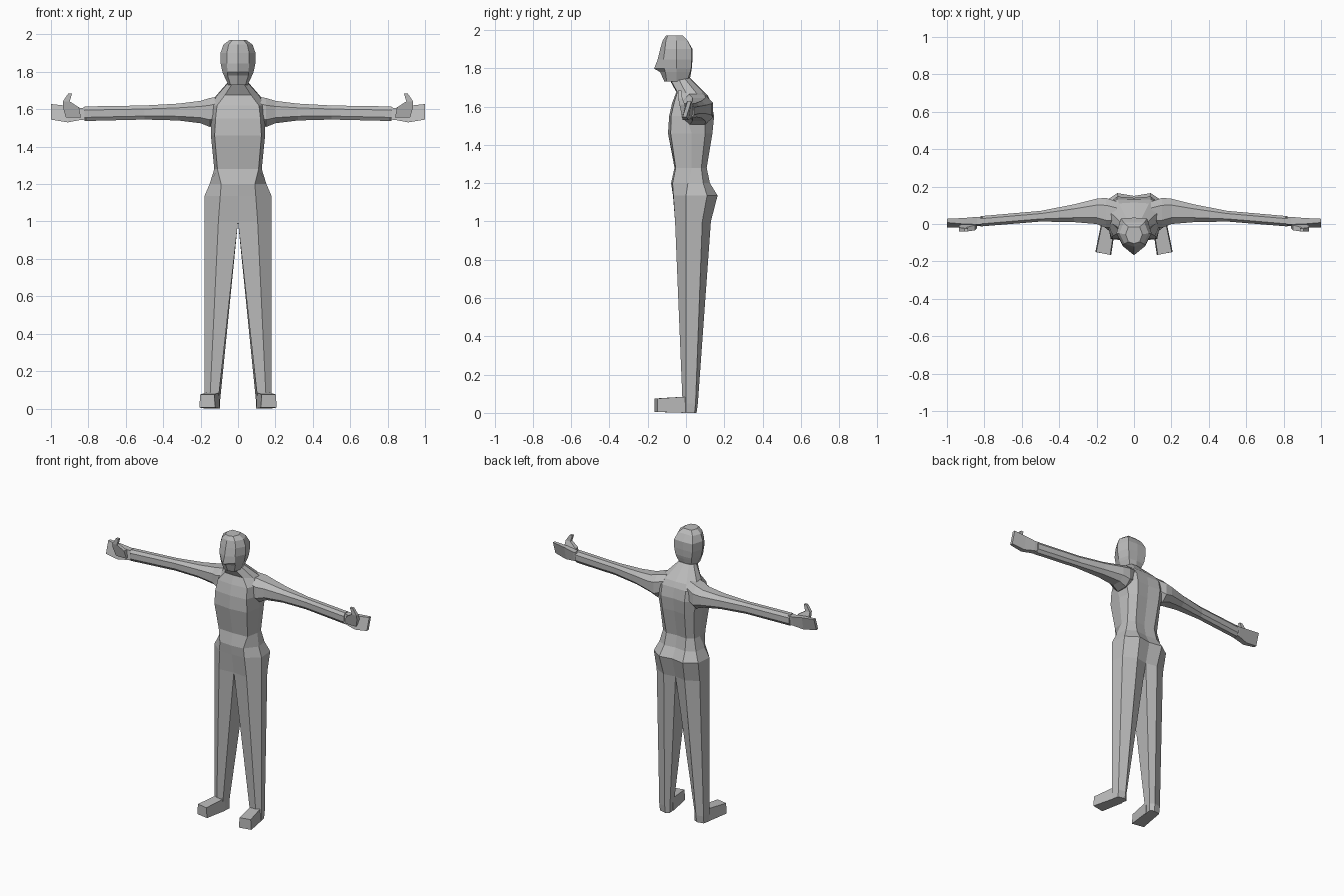
import bpy, bmesh

if "Cube" in bpy.data.objects:
    bpy.data.objects.remove(bpy.data.objects["Cube"])

grey = bpy.data.materials.new("plain grey")
grey.diffuse_color = (0.5, 0.5, 0.5, 1)
grey.use_nodes = True
grey.node_tree.nodes["Principled BSDF"].inputs["Base Color"].default_value = grey.diffuse_color


def build(name, parts):
    """Loft lists of rings on the +x side, mirror them to -x, weld.
    Each part: (rings, closed, cap_first, cap_last)."""
    bm = bmesh.new()
    for side in (1, -1):
        for rings, closed, cap0, cap1 in parts:
            rows = [[bm.verts.new((side * x, y, z)) for x, y, z in r] for r in rings]
            n = len(rows[0])
            for a, b in zip(rows, rows[1:]):
                for i in range(n if closed else n - 1):
                    j = (i + 1) % n
                    bm.faces.new((a[i], a[j], b[j], b[i]))
            if cap0:
                bm.faces.new(rows[0])
            if cap1:
                bm.faces.new(rows[-1])
    bmesh.ops.remove_doubles(bm, verts=bm.verts, dist=0.0005)
    bmesh.ops.recalc_face_normals(bm, faces=bm.faces)
    me = bpy.data.meshes.new(name)
    bm.to_mesh(me)
    bm.free()
    me.materials.append(grey)
    ob = bpy.data.objects.new(name, me)
    bpy.context.collection.objects.link(ob)
    return ob


def level(z, pts, tilt=0.0):
    """Horizontal ring; tilt raises it towards the back."""
    return [(x, y, z + tilt * y) for x, y in pts]


def arm_ring(x, y0, y1, z0, z1):
    """Eight-sided ring across the arm."""
    m, h = (y1 - y0) * 0.25, (z1 - z0) * 0.25
    yz = [(y0 + m, z1), (y0, z1 - h), (y0, z0 + h), (y0 + m, z0),
          (y1 - m, z0), (y1, z0 + h), (y1, z1 - h), (y1 - m, z1)]
    return [(x, y, z) for y, z in yz]


# torso half outline, front centre round to back centre, neck to crotch
crotch = level(1.0, [(0, -.045), (.105, -.057), (.18, 0), (.165, .085), (.08, .13), (0, .115)])
torso = [
    level(1.745, [(0, -.08), (.035, -.075), (.055, -.035), (.055, -.005), (.035, .018), (0, .022)], .2),
    level(1.67, [(0, -.05), (.07, -.045), (.115, 0), (.125, .06), (.08, .11), (0, .115)], -.12),
    level(1.62, [(0, -.072), (.112, -.062), (.14, 0), (.15, .10), (.09, .132), (0, .13)]),
    level(1.55, [(0, -.088), (.12, -.078), (.145, 0), (.15, .10), (.09, .147), (0, .14)]),
    level(1.46, [(0, -.094), (.125, -.08), (.145, .03), (.13, .10), (.085, .138), (0, .13)]),
    level(1.28, [(0, -.06), (.11, -.054), (.127, .03), (.12, .08), (.075, .108), (0, .10)]),
    level(1.2, [(0, -.078), (.09, -.07), (.152, .01), (.14, .09), (.08, .125), (0, .115)]),
    level(1.135, [(0, -.068), (.095, -.066), (.18, 0), (.17, .11), (.09, .165), (0, .15)]),
    crotch,
]
# legs continue from the crotch ring down to the ankles
leg = [
    crotch,
    level(.05, [(.105, -.018), (.15, -.018), (.18, 0), (.17, .05), (.12, .062), (.095, .04)]),
    level(.0, [(.105, -.018), (.15, -.018), (.178, 0), (.168, .045), (.12, .055), (.095, .04)]),
]
build("body_and_legs", [(torso, False, True, False), (leg, True, False, True)])

# head, chin to crown
head = [
    level(1.73, [(0, -.113), (.04, -.10), (.052, -.05), (.04, .005), (0, .018)]),
    level(1.78, [(0, -.135), (.055, -.108), (.075, -.05), (.058, .022), (0, .027)]),
    level(1.798, [(0, -.167), (.055, -.113), (.083, -.05), (.062, .027), (0, .03)]),
    level(1.845, [(0, -.148), (.06, -.118), (.093, -.05), (.07, .03), (0, .034)]),
    level(1.90, [(0, -.135), (.06, -.11), (.094, -.05), (.07, .03), (0, .034)]),
    level(1.945, [(0, -.122), (.05, -.105), (.078, -.05), (.055, .008), (0, .008)]),
    level(1.97, [(0, -.105), (.03, -.095), (.045, -.055), (.03, -.015), (0, -.015)]),
]
build("head", [(head, False, True, True)])

# arms, shoulder to wrist
arm = [
    arm_ring(.09, -.02, .12, 1.53, 1.672),
    arm_ring(.15, -.02, .14, 1.505, 1.66),
    arm_ring(.20, .0, .135, 1.525, 1.645),
    arm_ring(.32, .01, .105, 1.54, 1.63),
    arm_ring(.50, .013, .07, 1.545, 1.62),
    arm_ring(.82, -.013, .042, 1.537, 1.615),
]
build("arms", [(arm, True, True, True)])


# hands: slanted slabs, each with a raised thumb
def hand_ring(x, yt, yb, t, z0, z1):
    return [(x, yt - t, z1), (x, yb - t, z0), (x, yb + t, z0), (x, yt + t, z1)]


def thumb_ring(x, y, z, hx, hy):
    return [(x - hx, y - hy, z), (x + hx, y - hy, z), (x + hx, y + hy, z), (x - hx, y + hy, z)]


hand = [
    hand_ring(.81, .018, .012, .02, 1.545, 1.61),
    hand_ring(.84, .018, .008, .02, 1.543, 1.607),
    hand_ring(.91, .016, -.002, .016, 1.53, 1.618),
    hand_ring(1.0, .018, -.008, .01, 1.545, 1.628),
]
thumb = [
    thumb_ring(.88, -.008, 1.555, .04, .014),
    thumb_ring(.893, -.02, 1.61, .043, .014),
    thumb_ring(.918, -.03, 1.642, .018, .011),
    thumb_ring(.897, -.032, 1.685, .010, .009),
]
build("hands", [(hand, True, True, True), (thumb, True, True, True)])


# feet: blocks turned slightly outwards
def foot_ring(x0, x1, y0, y1, z0, z1):
    return [(x0, y0, z0), (x1, y1, z0), (x1 - .005, y1, z1), (x0 + .005, y0, z1)]


foot = [
    foot_ring(.097, .175, .0, .005, 0, .085),
    foot_ring(.122, .207, -.165, -.15, .005, .075),
]
build("feet", [(foot, True, True, True)])
